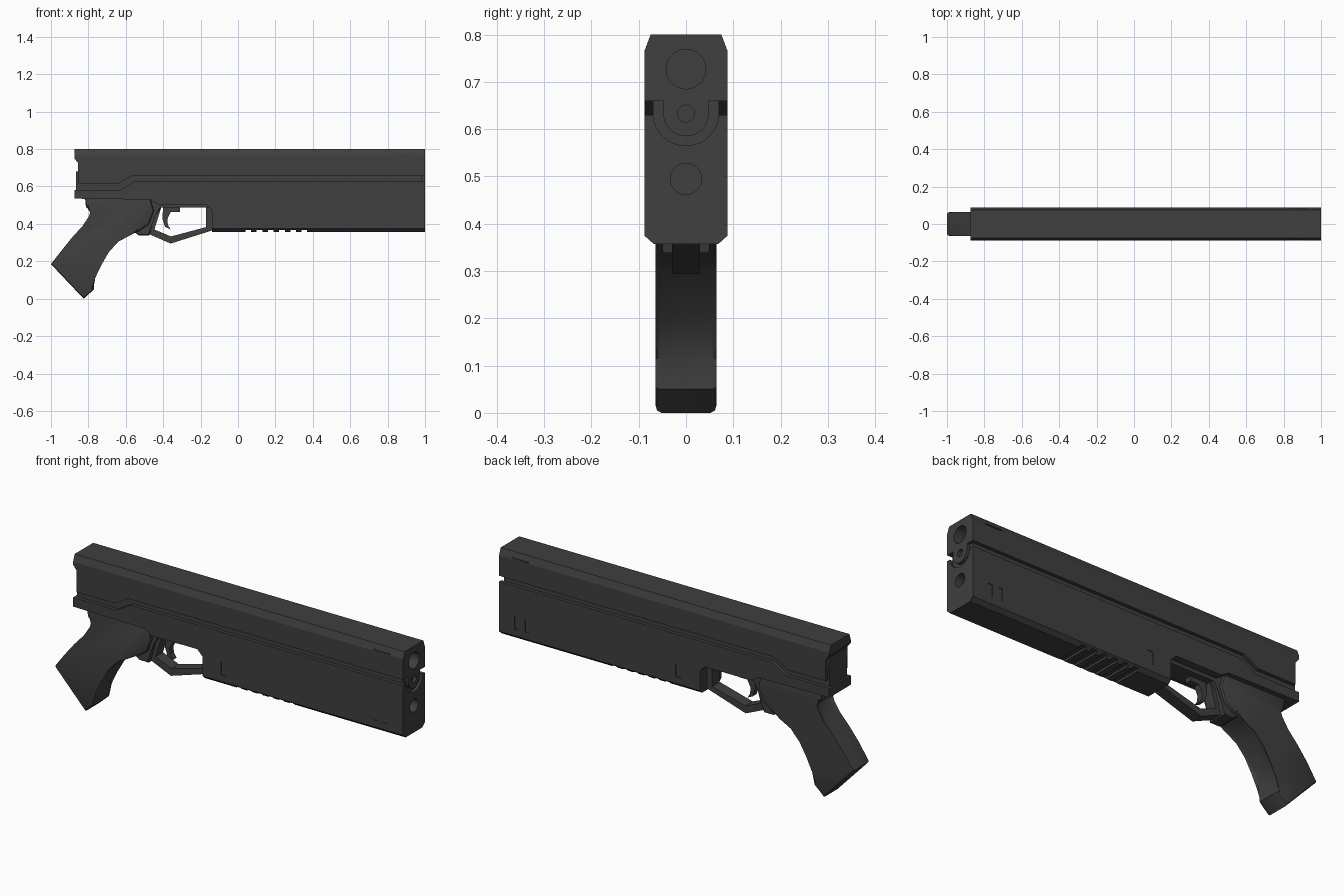
import bpy, bmesh, math
from mathutils import Vector

if "Cube" in bpy.data.objects:
    bpy.data.objects.remove(bpy.data.objects["Cube"])

mat = bpy.data.materials.new("dark_grey")
mat.diffuse_color = (0.05, 0.05, 0.05, 1)
mat.use_nodes = True
mat.node_tree.nodes["Principled BSDF"].inputs["Base Color"].default_value = mat.diffuse_color


def finish(bm, name, smooth=False):
    bmesh.ops.recalc_face_normals(bm, faces=bm.faces)
    me = bpy.data.meshes.new(name)
    bm.to_mesh(me)
    bm.free()
    ob = bpy.data.objects.new(name, me)
    bpy.context.collection.objects.link(ob)
    me.materials.append(mat)
    if smooth:
        bpy.ops.object.select_all(action='DESELECT')
        ob.select_set(True)
        bpy.context.view_layer.objects.active = ob
        bpy.ops.object.shade_smooth_by_angle(angle=math.radians(35))
    return ob


def extrude(bm, pts, vec):
    """Fill a loop of 3D points and extrude it; returns the two end faces."""
    vs = [bm.verts.new(p) for p in pts]
    ws = [bm.verts.new(Vector(p) + Vector(vec)) for p in pts]
    caps = [bm.faces.new(vs), bm.faces.new(ws[::-1])]
    n = len(vs)
    for i in range(n):
        bm.faces.new((vs[i], ws[i], ws[(i + 1) % n], vs[(i + 1) % n]))
    return caps


def side_prism(pts, half, bevel=0, segs=1):
    """Side profile (x, z) extruded across y, with optional rim bevel."""
    bm = bmesh.new()
    caps = extrude(bm, [(x, -half, z) for x, z in pts], (0, 2 * half, 0))
    if bevel:
        rim = [e for f in caps for e in f.edges]
        bmesh.ops.bevel(bm, geom=rim, offset=bevel, segments=segs,
                        profile=0.5, affect='EDGES')
    return bm


def chamfer(bm, a, b, up):
    """Slice both long corners through (y, z) points a and b."""
    for s in (-1, 1):
        d = Vector((0, b[0] - a[0], b[1] - a[1]))
        n = Vector((0, abs(d.z) * s, abs(d.y) * up))
        bmesh.ops.bisect_plane(bm, geom=bm.verts[:] + bm.edges[:] + bm.faces[:],
                               plane_co=(0, a[0] * s, a[1]), plane_no=n, clear_outer=True)
        bmesh.ops.holes_fill(bm, edges=[e for e in bm.edges if e.is_boundary])


def circle(x, z, r, n=24):
    return [(x, r * math.cos(2 * math.pi * i / n), z + r * math.sin(2 * math.pi * i / n))
            for i in range(n)]


def u_shape(x, z, r, top, n=16):
    arc = [(x, r * math.cos(math.pi + math.pi * i / n), z + r * math.sin(math.pi + math.pi * i / n))
           for i in range(n + 1)]
    return [(x, -r, top)] + arc + [(x, r, top)]


def box(bm, x0, x1, y0, y1, z0, z1):
    extrude(bm, [(x0, y0, z0), (x1, y0, z0), (x1, y0, z1), (x0, y0, z1)], (0, y1 - y0, 0))


def cut(ob, bm):
    c = finish(bm, "cutter")
    c.hide_render = True
    m = ob.modifiers.new("cut", 'BOOLEAN')
    m.operation, m.solver, m.object = 'DIFFERENCE', 'EXACT', c
    bpy.context.view_layer.objects.active = ob
    bpy.ops.object.modifier_apply(modifier=m.name)
    bpy.data.objects.remove(c)


# upper housing with chamfered top and stepped rear
bm = side_prism([(1, .66), (1, .8), (-.875, .8), (-.875, .75), (-.855, .725),
                 (-.855, .615), (-.64, .615), (-.56, .66)], .088)
chamfer(bm, (.088, .765), (.075, .8), 1)
upper = finish(bm, "upper_housing")

# muzzle bore and thin side marks
bm = bmesh.new()
extrude(bm, circle(.85, .727, .042), (.2, 0, 0))
for s in (-1, 1):
    box(bm, .83, .925, min(s * .081, s * .1), max(s * .081, s * .1), .768, .775)
cut(upper, bm)

# lower housing: fore-end and receiver
bm = side_prism([(1, .63), (-.55, .63), (-.63, .582), (-.875, .582), (-.875, .535),
                 (-.47, .53), (-.43, .505), (-.17, .505), (-.14, .475),
                 (-.14, .357), (1, .357)], .088)
chamfer(bm, (.088, .375), (.068, .357), -1)
lower = finish(bm, "lower_housing")

# front recess, lower port, side slots and underside grip grooves
bm = bmesh.new()
extrude(bm, u_shape(.985, .635, .07, .655), (.1, 0, 0))
extrude(bm, circle(.96, .495, .033), (.1, 0, 0))
for s in (-1, 1):
    for x0, x1 in ((-.035, -.003), (.83, .852), (.887, .912)):
        box(bm, x0, x1, min(s * .085, s * .1), max(s * .085, s * .1), .41, .475)
for i in range(6):
    x = .055 + .06 * i
    box(bm, x - .015, x + .015, -.1, .1, .33, .368)
cut(lower, bm)

# recessed core visible as the side groove
bm = bmesh.new()
box(bm, -.865, .985, -.07, .07, .56, .68)
finish(bm, "groove_core")

# U-shaped front plug with small hole
bm = bmesh.new()
extrude(bm, u_shape(.97, .633, .048, .66), (.03, 0, 0))
plug = finish(bm, "front_plug")
bm = bmesh.new()
extrude(bm, circle(.985, .633, .018, 16), (.1, 0, 0))
cut(plug, bm)

# grip
bm = side_prism([(-.818, .54), (-.813, .49), (-.775, .468), (-.785, .435), (-.83, .39),
                 (-.885, .33), (-.94, .262), (-1, .185), (-.825, 0), (-.77, .05),
                 (-.776, .115), (-.74, .19), (-.69, .25), (-.64, .305), (-.58, .352),
                 (-.53, .36), (-.475, .40), (-.45, .47), (-.47, .54)], .065, .013, 2)
finish(bm, "grip", True)

# frame collar joining grip and guard
bm = side_prism([(-.56, .36), (-.53, .338), (-.475, .338), (-.445, .45), (-.41, .49),
                 (-.41, .52), (-.5, .54), (-.52, .45)], .05, .005)
finish(bm, "frame_collar")

# trigger guard loop and top bar
bm = side_prism([(-.43, .505), (-.475, .345), (-.36, .295), (-.138, .365), (-.138, .475),
                 (-.17, .51), (-.17, .383), (-.358, .333), (-.447, .37), (-.41, .49)], .03)
finish(bm, "trigger_guard")
bm = bmesh.new()
box(bm, -.43, -.15, -.05, .05, .487, .52)
finish(bm, "guard_top_bar")

# trigger
bm = side_prism([(-.40, .49), (-.31, .49), (-.31, .463), (-.36, .463), (-.378, .425),
                 (-.375, .395), (-.36, .37), (-.39, .385), (-.405, .43)], .016)
finish(bm, "trigger")
